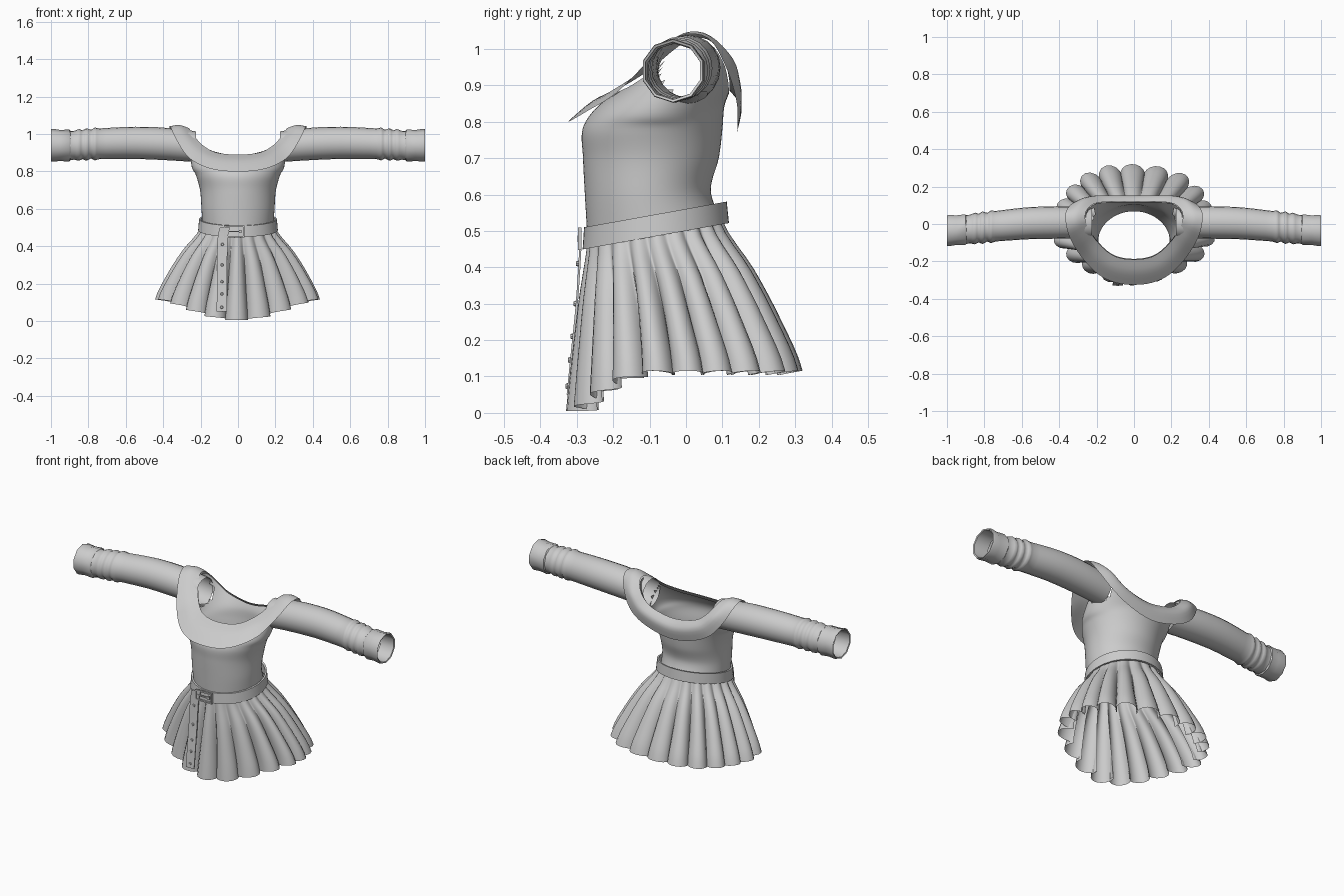
import bpy, bmesh, math
from mathutils import Vector

if "Cube" in bpy.data.objects:
    bpy.data.objects.remove(bpy.data.objects["Cube"])

cloth = bpy.data.materials.new("plain_grey_cloth")
cloth.diffuse_color = (0.6, 0.6, 0.6, 1)
cloth.use_nodes = True
cloth.node_tree.nodes["Principled BSDF"].inputs["Base Color"].default_value = cloth.diffuse_color


def finish(name, bm, angle=40):
    bmesh.ops.recalc_face_normals(bm, faces=bm.faces)
    me = bpy.data.meshes.new(name)
    bm.to_mesh(me)
    bm.free()
    me.materials.append(cloth)
    ob = bpy.data.objects.new(name, me)
    bpy.context.collection.objects.link(ob)
    bpy.ops.object.select_all(action='DESELECT')
    ob.select_set(True)
    bpy.context.view_layer.objects.active = ob
    bpy.ops.object.shade_smooth_by_angle(angle=math.radians(angle))
    return ob


def spline(pts, steps, closed):
    """Smooth curve through the points, with a number of steps per span."""
    n, out = len(pts), []
    for i in range(n if closed else n - 1):
        idx = [(i + k) % n if closed else min(max(i + k, 0), n - 1) for k in (-1, 0, 1, 2)]
        a, b, c, d = (Vector(pts[k]) for k in idx)
        for s in range(steps):
            t = s / steps
            out.append(0.5 * (2 * b + (c - a) * t + (2 * a - 5 * b + 4 * c - d) * t * t
                              + (3 * b - a - 3 * c + d) * t ** 3))
    if not closed:
        out.append(Vector(pts[-1]))
    return out


def loft(rings, around=1, along=1, wrap=False):
    """Skin closed rings that all have the same number of points."""
    rows = [spline(r, around, True) for r in rings]
    if along > 1:
        rows = list(zip(*[spline(col, along, False) for col in zip(*rows)]))
    bm = bmesh.new()
    grid = [[bm.verts.new(p) for p in r] for r in rows]
    n = len(grid[0])
    for j in range(len(grid) if wrap else len(grid) - 1):
        a, b = grid[j], grid[(j + 1) % len(grid)]
        for i in range(n):
            k = (i + 1) % n
            bm.faces.new((a[i], a[k], b[k], b[i]))
    return bm


def oval(z, half_width, front, back, tilt=0, n=20):
    """Ring starting at the front centre and running towards +x."""
    mid, ry = (front + back) / 2, (back - front) / 2
    pts = []
    for i in range(n):
        a = 2 * math.pi * i / n
        y = mid - ry * math.cos(a)
        pts.append((half_width * math.sin(a), y, z + tilt * (y + 0.08)))
    return pts


def mirrored(half):
    return half + [(-x, y, z) for x, y, z in half[-2:0:-1]]


def box(bm, cx, cy, cz, sx, sy, sz):
    r = bmesh.ops.create_cube(bm, size=1)
    for v in r['verts']:
        v.co = Vector((cx + v.co.x * sx, cy + v.co.y * sy, cz + v.co.z * sz))


# Collar edges, front centre to back centre
neckline = mirrored([(0, -.19, .89), (.08, -.18, .895), (.14, -.15, .91), (.2, -.09, .95),
                     (.24, -.03, 1.0), (.26, .02, 1.03), (.255, .07, 1.02), (.22, .105, .97),
                     (.16, .118, .92), (.08, .12, .895), (0, .12, .885)])
collar_edge = mirrored([(0, -.325, .80), (.1, -.313, .805), (.19, -.27, .83), (.27, -.19, .88),
                        (.33, -.1, .97), (.36, -.02, 1.035), (.365, .06, 1.03), (.33, .11, .95),
                        (.26, .138, .86), (.15, .142, .80), (0, .14, .77)])
collar_mid = [((a[0] + b[0]) / 2, (a[1] + b[1]) / 2 + (.022 if a[1] > .08 else 0),
               (a[2] + b[2]) / 2 + .012) for a, b in zip(neckline, collar_edge)]
finish("collar", loft([collar_edge, collar_mid, neckline], 4, 4), 60)

# Bodice with open armholes
bm = loft([oval(.50, .19, -.27, .095, .18), oval(.60, .195, -.277, .068, .08),
           oval(.70, .203, -.283, .09), oval(.78, .225, -.284, .1), oval(.84, .25, -.245, .105),
           [(x * .99, y * .98, z - .008) for x, y, z in neckline]], 4, 7)
holes = []
for f in bm.faces:
    c = f.calc_center_median()
    if abs(c.x) > .15 and math.hypot(c.y - .005, c.z - .94) < .076:
        holes.append(f)
bmesh.ops.delete(bm, geom=holes, context='FACES')
finish("bodice", bm, 60)

# Sleeves with wrinkles at the forearm, and cuffs: x, centre y, centre z, radius
sleeve = [(.225, .005, .932, .082), (.27, .006, .937, .084), (.33, .008, .942, .085),
          (.42, .008, .949, .087), (.55, .005, .953, .086), (.66, -.004, .951, .084),
          (.74, -.012, .948, .082), (.765, -.015, .947, .088), (.785, -.017, .946, .077),
          (.81, -.02, .944, .087), (.83, -.022, .943, .077), (.85, -.024, .942, .085),
          (.875, -.027, .94, .077), (.905, -.03, .938, .079)]
cuff = [(.895, -.03, .938, .078), (.902, -.03, .938, .086), (.95, -.033, .939, .083),
        (.99, -.035, .94, .088), (1.0, -.036, .94, .086), (.997, -.036, .94, .079),
        (.91, -.032, .939, .076)]


def tube(rows, side, n=10):
    return [[(side * x, cy + r * math.cos(2 * math.pi * (i + .5) / n),
              cz + r * math.sin(2 * math.pi * (i + .5) / n)) for i in range(n)]
            for x, cy, cz, r in rows]


for side, word in ((1, "left"), (-1, "right")):
    finish(word + "_sleeve", loft(tube(sleeve, side), 2, 2), 60)
    finish(word + "_cuff", loft(tube(cuff, side), 1, 1), 50)

# Pleated skirt, hem dipping at the front
PLEATS, SEG, ROWS = 20, 240, 12
shape = spline([(.195, -.265, .095), (.285, -.276, .175), (.355, -.282, .24), (.405, -.286, .29)],
               ROWS // 3, False)
rings = []
for j, (hw, yf, yb) in enumerate(shape):
    s = j / ROWS
    ring = []
    for i in range(SEG):
        a = 2 * math.pi * i / SEG
        p = PLEATS * a + .5 * math.sin(3 * a + 1)
        b = a + (.25 + 1.15 * s) / PLEATS * math.sin(p)
        push = (.005 + .032 * s) * math.cos(p) * (1 + .2 * math.sin(5 * a + 2))
        f = min(a, 2 * math.pi - a)
        t = min(f / 1.3, 1)
        hem = .005 + .105 * t * t * (3 - 2 * t) + .006 * math.cos(p) * t
        y = (yf + yb) / 2 - ((yb - yf) / 2 + push) * math.cos(b)
        ybelt = -.085 - .18 * math.cos(a)
        top = .50 + .18 * (ybelt + .08)
        ring.append(((hw + push) * math.sin(b), y, top + (hem - top) * s))
    rings.append(ring)
finish("pleated_skirt", loft(rings), 60)

# Tilted belt band
finish("belt", loft([oval(.486, .213, -.284, .118, .18, 60), oval(.546, .208, -.28, .112, .18, 60),
                     oval(.546, .198, -.27, .102, .18, 60), oval(.486, .203, -.274, .108, .18, 60)],
                    wrap=True), 40)

# Hanging belt end
path = spline([(-.07, -.293, .50), (-.082, -.294, .44), (-.085, -.303, .3),
               (-.086, -.315, .18), (-.087, -.328, .05)], 4, False)
bm = loft([[(p.x - .027, p.y, p.z), (p.x + .027, p.y, p.z),
            (p.x + .027, p.y + .006, p.z), (p.x - .027, p.y + .006, p.z)] for p in path])
for ring in (bm.verts[:4], bm.verts[-4:]):
    bm.faces.new(ring)
finish("belt_end", bm, 30)

# Studs down the hanging end
bm = bmesh.new()
for k in (5, 8, 11, 13, 15):
    r = bmesh.ops.create_cone(bm, cap_ends=True, segments=8, radius1=.009, radius2=.006, depth=.008)
    for v in r['verts']:
        x, y, z = v.co
        v.co = path[k] + Vector((x, -z - .002, y))
finish("belt_studs", bm, 30)

# Buckle frame and prong
bm = bmesh.new()
for z in (.452, .506):
    box(bm, -.02, -.292, z, .11, .01, .008)
for x in (-.071, .031):
    box(bm, x, -.292, .479, .008, .01, .062)
box(bm, -.02, -.294, .479, .08, .008, .007)
box(bm, .012, -.294, .479, .012, .009, .018)
finish("buckle", bm, 30)
